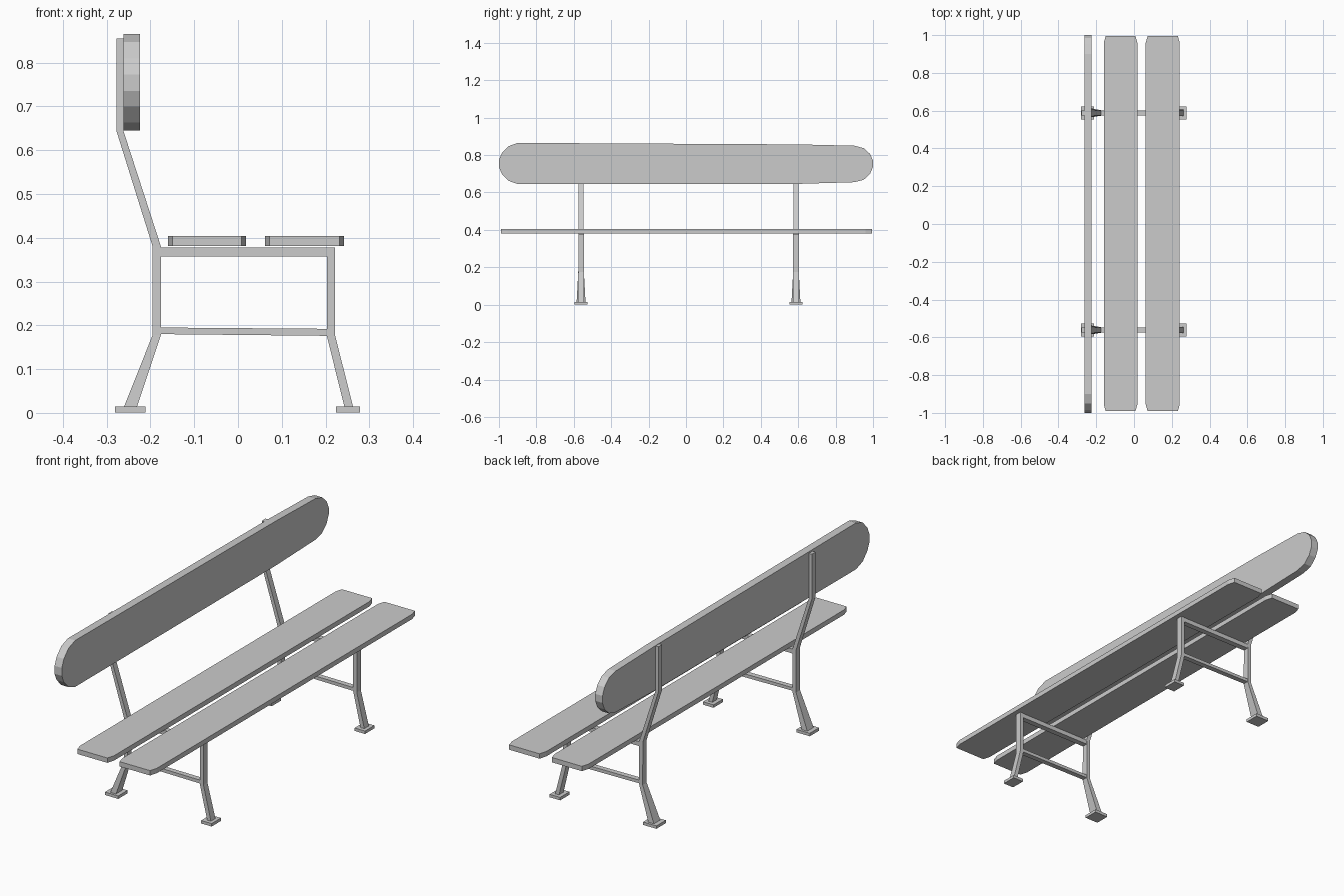
import bpy, bmesh

if "Cube" in bpy.data.objects:
    bpy.data.objects.remove(bpy.data.objects["Cube"])


def make_object(name, bm):
    bmesh.ops.recalc_face_normals(bm, faces=bm.faces)
    me = bpy.data.meshes.new(name)
    bm.to_mesh(me)
    bm.free()
    ob = bpy.data.objects.new(name, me)
    bpy.context.collection.objects.link(ob)
    return ob


def plank(name, outline, offset):
    """Extrude a closed outline of 3D points along an offset vector."""
    bm = bmesh.new()
    face = bm.faces.new([bm.verts.new(p) for p in outline])
    ext = bmesh.ops.extrude_face_region(bm, geom=[face])
    moved = [g for g in ext["geom"] if isinstance(g, bmesh.types.BMVert)]
    bmesh.ops.translate(bm, verts=moved, vec=offset)
    return make_object(name, bm)


def bar(name, y, sections):
    """Loft a bar through sections ((x, z) edge a, (x, z) edge b, half width in y)."""
    bm = bmesh.new()
    rings = []
    for (ax, az), (bx, bz), w in sections:
        rings.append([bm.verts.new(p) for p in (
            (ax, y - w, az), (bx, y - w, bz), (bx, y + w, bz), (ax, y + w, az))])
    for r, s in zip(rings, rings[1:]):
        for i in range(4):
            j = (i + 1) % 4
            bm.faces.new((r[i], r[j], s[j], s[i]))
    bm.faces.new(rings[0])
    bm.faces.new(rings[-1])
    return make_object(name, bm)


# Backrest board with faceted round ends
left_end = [(-0.9, 0.865), (-0.95, 0.847), (-0.985, 0.81), (-1, 0.773),
            (-1, 0.735), (-0.985, 0.70), (-0.95, 0.663), (-0.9, 0.645)]
right_end = [(0.6, 0.646), (0.9, 0.655), (0.95, 0.668), (0.984, 0.70), (1, 0.737),
             (1, 0.77), (0.984, 0.806), (0.95, 0.837), (0.9, 0.85), (0.6, 0.857)]
plank("backrest", [(-0.262, y, z) for y, z in left_end + right_end], (0.038, 0, 0))

# Two seat slats with clipped corners
for name, x0, x1 in (("rear_seat_slat", -0.16, 0.018), ("front_seat_slat", 0.062, 0.242)):
    y0, y1, cx, cy = -0.99, 0.994, 0.01, 0.035
    pts = [(x0 + cx, y0), (x1 - cx, y0), (x1, y0 + cy), (x1, y1 - cy),
           (x1 - cx, y1), (x0 + cx, y1), (x0, y1 - cy), (x0, y0 + cy)]
    plank(name, [(x, y, 0.381) for x, y in pts], (0, 0, 0.023))

# Two metal frames: rear post, front leg, rails and foot plates
for side, y in (("left", -0.561), ("right", 0.588)):
    bar(side + "_rear_post", y, [
        ((-0.262, 0.010), (-0.232, 0.010), 0.024),
        ((-0.195, 0.178), (-0.176, 0.178), 0.015),
        ((-0.195, 0.380), (-0.176, 0.380), 0.014),
        ((-0.277, 0.642), (-0.262, 0.645), 0.014),
        ((-0.277, 0.855), (-0.262, 0.855), 0.014)])
    bar(side + "_front_leg", y, [
        ((0.244, 0.010), (0.264, 0.010), 0.017),
        ((0.203, 0.176), (0.222, 0.176), 0.015),
        ((0.203, 0.378), (0.222, 0.378), 0.015)])
    bar(side + "_seat_rail", y, [
        ((-0.180, 0.357), (-0.180, 0.378), 0.0135),
        ((0.205, 0.357), (0.205, 0.378), 0.0135)])
    bar(side + "_lower_rail", y, [
        ((-0.180, 0.180), (-0.180, 0.195), 0.0125),
        ((0.207, 0.176), (0.207, 0.192), 0.0125)])
    for foot, x0, x1 in (("rear", -0.281, -0.211), ("front", 0.224, 0.279)):
        bar(f"{side}_{foot}_foot", y, [
            ((x0, 0.001), (x1, 0.001), 0.035),
            ((x0, 0.015), (x1, 0.015), 0.035)])
